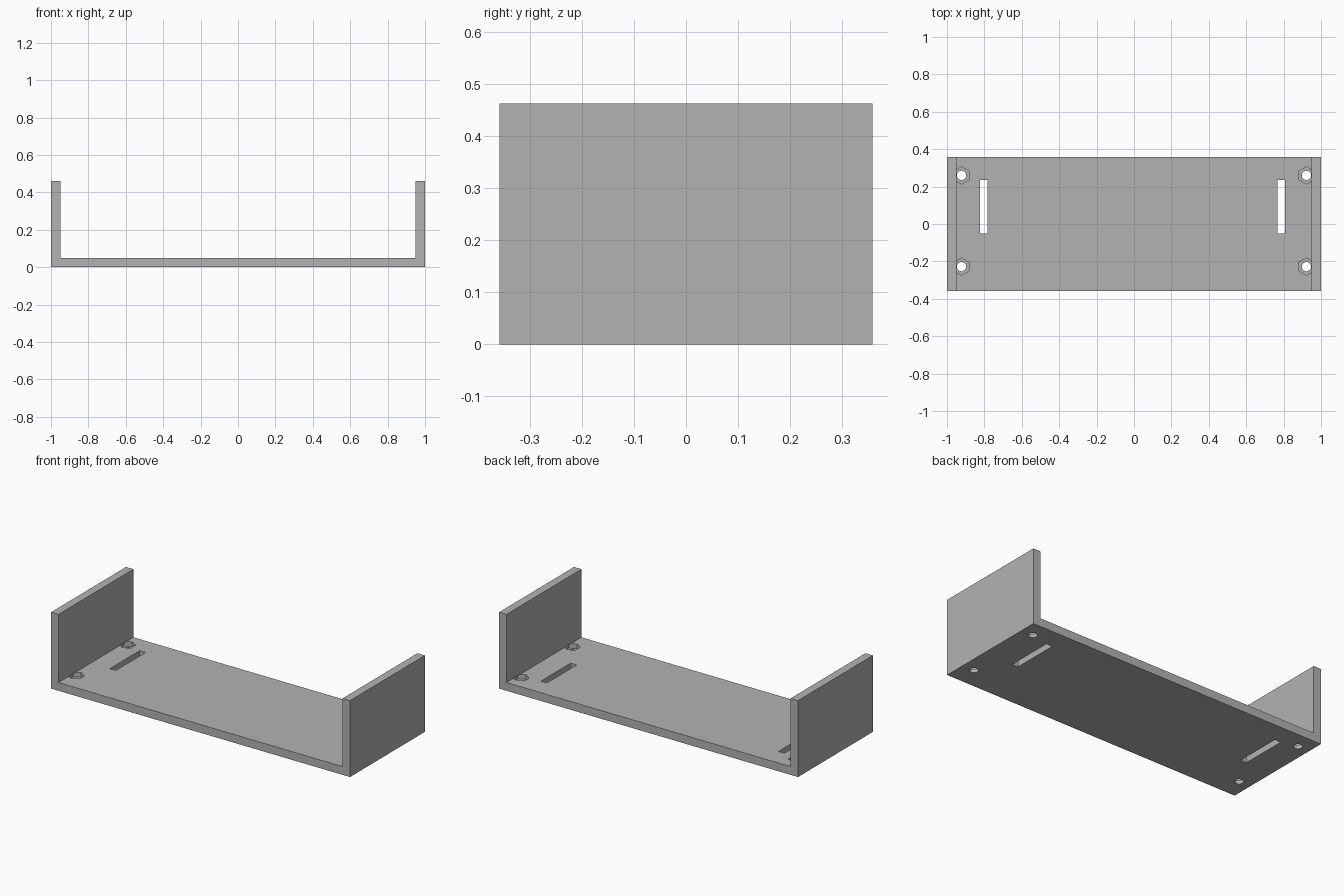
import bpy
import bmesh
from math import pi
from mathutils import Matrix, Vector

cube = bpy.data.objects.get("Cube")
if cube:
    bpy.data.objects.remove(cube, do_unlink=True)

HALF_DEPTH, HEIGHT, THICK = 0.358, 0.462, 0.05
POCKET_FLOOR = 0.022

grey = bpy.data.materials.new("plain grey")
grey.use_nodes = True
grey.diffuse_color = (0.45, 0.45, 0.45, 1)
grey.node_tree.nodes["Principled BSDF"].inputs["Base Color"].default_value = (0.45, 0.45, 0.45, 1)


def make_object(name, bm):
    bmesh.ops.recalc_face_normals(bm, faces=bm.faces)
    mesh = bpy.data.meshes.new(name)
    bm.to_mesh(mesh)
    bm.free()
    mesh.materials.append(grey)
    obj = bpy.data.objects.new(name, mesh)
    bpy.context.collection.objects.link(obj)
    return obj


def box(name, low, high):
    low, high = Vector(low), Vector(high)
    bm = bmesh.new()
    place = Matrix.Translation((low + high) / 2) @ Matrix.Diagonal((*(high - low), 1))
    bmesh.ops.create_cube(bm, size=1, matrix=place)
    return make_object(name, bm)


def prism(name, sides, radius, x, y, bottom, top):
    bm = bmesh.new()
    place = Matrix.Translation((x, y, (bottom + top) / 2)) @ Matrix.Rotation(pi / 2, 4, "Z")
    # The first corner points along y
    corners = bmesh.ops.create_circle(bm, cap_ends=True, segments=sides, radius=radius)["verts"]
    start = corners[0].co
    turn = Matrix.Rotation(-start.to_2d().angle_signed(Vector((1, 0))), 4, "Z").inverted()
    bmesh.ops.transform(bm, matrix=turn, verts=bm.verts)
    up = bmesh.ops.extrude_face_region(bm, geom=bm.faces[:])["geom"]
    moved = [v for v in up if isinstance(v, bmesh.types.BMVert)]
    bmesh.ops.translate(bm, vec=(0, 0, top - bottom), verts=moved)
    bmesh.ops.translate(bm, vec=(0, 0, (bottom - top) / 2), verts=bm.verts)
    bmesh.ops.transform(bm, matrix=place, verts=bm.verts)
    return make_object(name, bm)


# U-shaped bracket: one profile extruded front to back
inner = 1 - THICK
profile = [(-1, 0), (1, 0), (1, HEIGHT), (inner, HEIGHT), (inner, THICK),
           (-inner, THICK), (-inner, HEIGHT), (-1, HEIGHT)]
bm = bmesh.new()
face = bm.faces.new([bm.verts.new((x, -HALF_DEPTH, z)) for x, z in profile])
side = bmesh.ops.extrude_face_region(bm, geom=[face])["geom"]
bmesh.ops.translate(bm, vec=(0, 2 * HALF_DEPTH, 0),
                    verts=[v for v in side if isinstance(v, bmesh.types.BMVert)])
bracket = make_object("bracket", bm)

# Strap slots, screw holes and hexagonal nut pockets
cutters = [box("slot_cutter", (x - 0.02, -0.05, -0.1), (x + 0.02, 0.235, 0.1))
           for x in (-0.803, 0.786)]
for x in (-0.922, 0.922):
    for y in (-0.228, 0.26):
        cutters.append(prism("hole_cutter", 32, 0.025, x, y, -0.1, 0.04))
        cutters.append(prism("pocket_cutter", 6, 0.046, x, y, POCKET_FLOOR, THICK + 0.0005))

bpy.context.view_layer.objects.active = bracket
for cutter in cutters:
    cut = bracket.modifiers.new(cutter.name, "BOOLEAN")
    cut.operation = "DIFFERENCE"
    cut.solver = "EXACT"
    cut.object = cutter
    bpy.ops.object.modifier_apply(modifier=cut.name)
    bpy.data.objects.remove(cutter, do_unlink=True)
